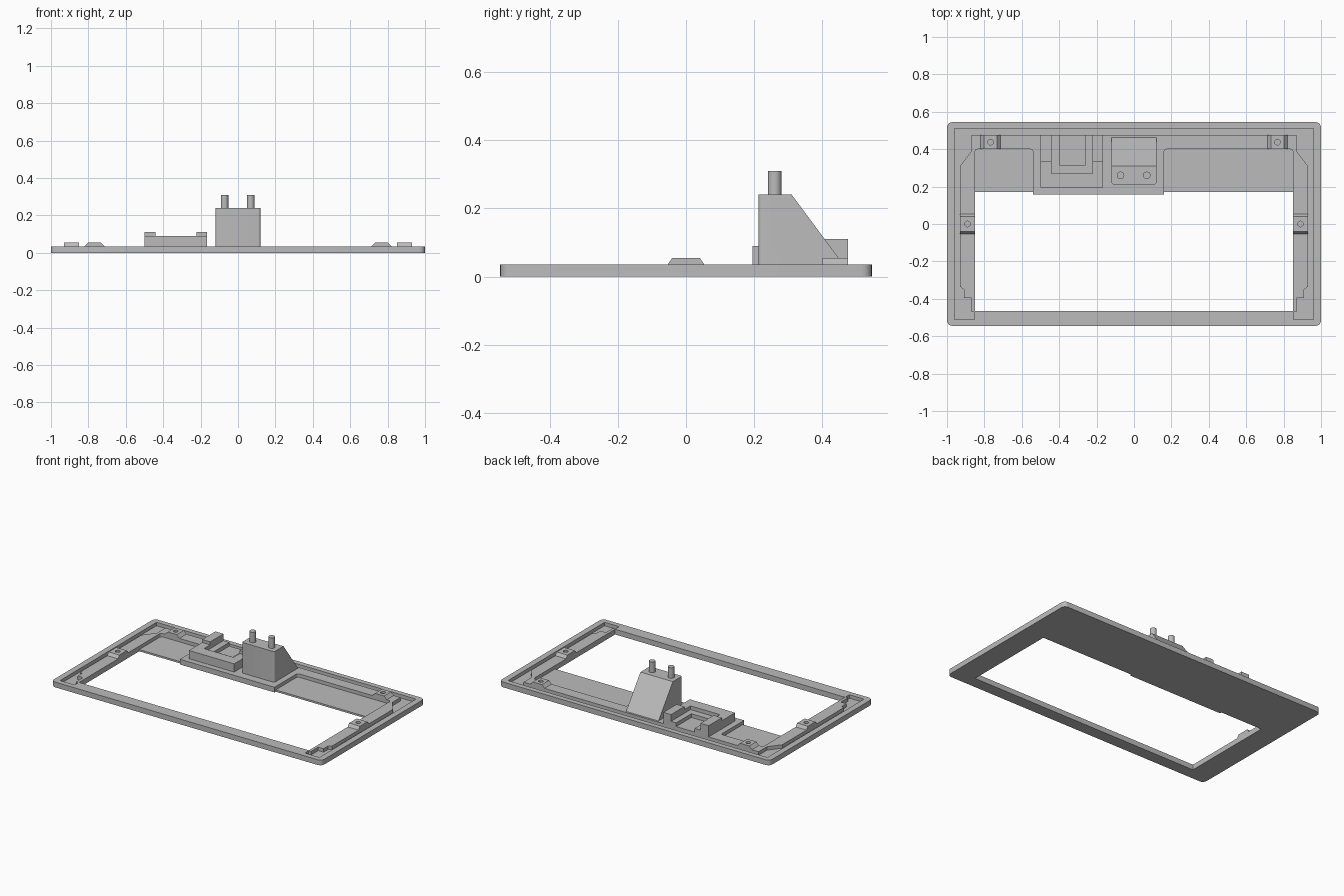
import bpy, bmesh, math
from mathutils import Vector

if "Cube" in bpy.data.objects:
    bpy.data.objects.remove(bpy.data.objects["Cube"])

grey = bpy.data.materials.new("plain_grey")
grey.use_nodes = True
COLOUR = (0.5, 0.5, 0.5, 1)
grey.diffuse_color = COLOUR
grey.node_tree.nodes["Principled BSDF"].inputs["Base Color"].default_value = COLOUR

TOP, FLOOR, CLIP = 0.035, 0.012, 0.055


def prism(name, pts, lo, hi, axis="z", radius=0, rounded=lambda v: True):
    """Extrude an outline along an axis, optionally rounding its upright edges."""
    place = {"z": lambda a, b, c: (a, b, c),
             "x": lambda a, b, c: (c, a, b),
             "y": lambda a, b, c: (a, c, b)}[axis]
    bm = bmesh.new()
    face = bm.faces.new([bm.verts.new(place(a, b, lo)) for a, b in pts])
    ext = bmesh.ops.extrude_face_region(bm, geom=[face])
    move = Vector(place(0, 0, hi - lo))
    bmesh.ops.translate(bm, vec=move, verts=[g for g in ext["geom"] if isinstance(g, bmesh.types.BMVert)])
    if radius:
        edges = [e for e in bm.edges
                 if abs(e.verts[0].co.z - e.verts[1].co.z) > 0.001
                 and (e.verts[0].co - e.verts[1].co).xy.length < 0.001
                 and rounded(e.verts[0].co)]
        bmesh.ops.bevel(bm, geom=edges, offset=radius, segments=5, profile=0.5, affect="EDGES")
    bmesh.ops.recalc_face_normals(bm, faces=bm.faces)
    mesh = bpy.data.meshes.new(name)
    bm.to_mesh(mesh)
    bm.free()
    mesh.materials.append(grey)
    obj = bpy.data.objects.new(name, mesh)
    bpy.context.collection.objects.link(obj)
    return obj


def rect(x0, x1, y0, y1):
    return [(x0, y0), (x1, y0), (x1, y1), (x0, y1)]


def circle(x, y, r, n=24):
    return [(x + r * math.cos(math.tau * i / n), y + r * math.sin(math.tau * i / n)) for i in range(n)]


def activate(obj):
    bpy.ops.object.select_all(action="DESELECT")
    obj.select_set(True)
    bpy.context.view_layer.objects.active = obj


def cut(obj, *cutters):
    """Subtract the cutters, then discard them."""
    for c in cutters:
        activate(obj)
        mod = obj.modifiers.new("cut", "BOOLEAN")
        mod.operation, mod.solver, mod.object = "DIFFERENCE", "EXACT", c
        bpy.ops.object.modifier_apply(modifier=mod.name)
        bpy.data.objects.remove(c)


# Frame with window opening, gasket groove and two shallow recesses
frame = prism("panel_frame", rect(-1, 1, -0.545, 0.545), 0, TOP, radius=0.03)
window = [(-0.85, -0.465), (0.85, -0.465), (0.85, 0.17), (0.16, 0.17), (0.16, 0.157),
          (-0.54, 0.157), (-0.54, 0.17), (-0.85, 0.17)]
half_groove = [(-0.96, 0.51), (-0.96, -0.51), (-0.852, -0.51), (-0.852, -0.47), (-0.87, -0.47),
               (-0.87, -0.395), (-0.91, -0.395), (-0.91, -0.35), (-0.93, -0.335), (-0.93, 0.31),
               (-0.87, 0.388), (-0.87, 0.475)]
groove = half_groove + [(-x, y) for x, y in reversed(half_groove)]
cut(frame,
    prism("window_cutter", window, -0.1, 0.1),
    prism("groove_cutter", groove, FLOOR, 0.1),
    prism("left_recess_cutter", rect(0.16, 0.85, 0.1, 0.4), FLOOR, 0.1,
          radius=0.015, rounded=lambda v: v.y > 0.3),
    prism("right_recess_cutter", rect(-0.85, -0.54, 0.1, 0.4), FLOOR, 0.1,
          radius=0.015, rounded=lambda v: v.y > 0.3))


# Sloped-sided clips with a screw hole, mirrored left and right
def trapezoid(mid, base, top):
    return [(mid - base, TOP), (mid + base, TOP), (mid + top, CLIP), (mid - top, CLIP)]


for side, s in (("left", 1), ("right", -1)):
    back = prism(side + "_back_clip", trapezoid(s * 0.767, 0.053, 0.034), 0.4, 0.475, axis="y")
    cut(back, prism("hole_cutter", circle(s * 0.767, 0.438, 0.015), 0.037, 0.1))
    x0, x1 = sorted((s * 0.85, s * 0.93))
    clip = prism(side + "_side_clip", trapezoid(0, 0.054, 0.04), x0, x1, axis="x")
    cut(clip, prism("hole_cutter", circle(s * 0.89, 0, 0.015), 0.037, 0.1))

# Socket block: stepped pocket open to the back, two raised posts
socket = prism("socket_block", rect(-0.5, -0.165, 0.195, 0.475), TOP, 0.09)
cut(socket,
    prism("ledge_cutter", rect(-0.44, -0.222, 0.27, 0.6), 0.065, 0.2),
    prism("pocket_cutter", rect(-0.397, -0.26, 0.315, 0.6), 0.04, 0.2))
for side, x0, x1 in (("right", -0.5, -0.44), ("left", -0.222, -0.165)):
    prism(side + "_socket_post", rect(x0, x1, 0.335, 0.475), 0.09, 0.11)

# Tall wedge-backed mount with two pegs
mount_profile = [(0.212, TOP), (0.212, 0.24), (0.31, 0.24), (0.462, TOP)]
prism("wedge_mount", mount_profile, -0.12, 0.12, axis="x", radius=0.012,
      rounded=lambda v: v.y < 0.25)
for side, x in (("left", 0.068), ("right", -0.072)):
    prism(side + "_peg", circle(x, 0.26, 0.02), 0.24, 0.31)

# Smooth only the rounded corners
for obj in bpy.context.collection.objects:
    if obj.type == "MESH" and obj.data.materials and obj.data.materials[0] == grey:
        activate(obj)
        bpy.ops.object.shade_smooth_by_angle(angle=math.radians(30))
